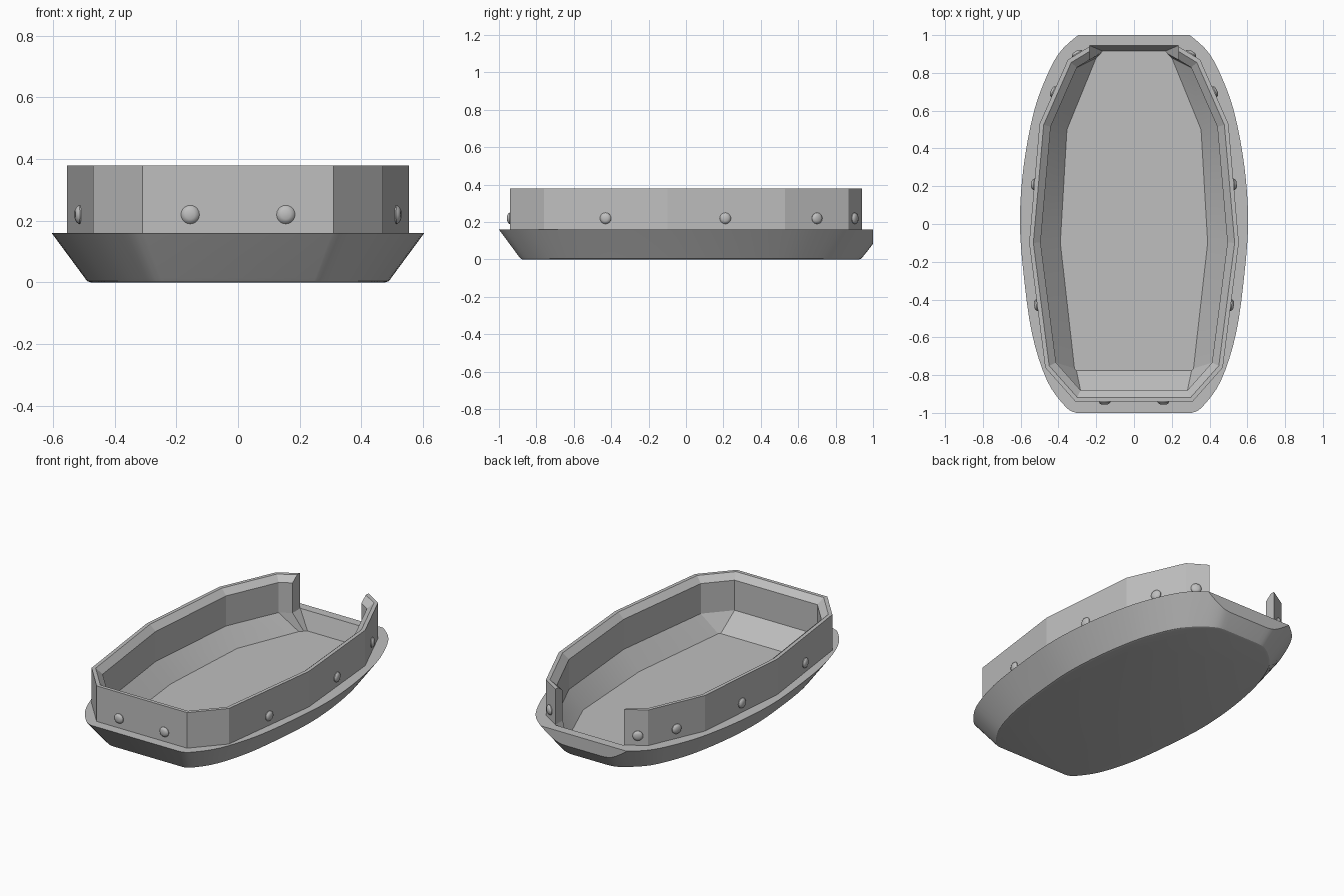
import bpy, bmesh
from mathutils import Vector, Matrix

if "Cube" in bpy.data.objects:
    bpy.data.objects.remove(bpy.data.objects["Cube"], do_unlink=True)

grey = bpy.data.materials.new("plain_grey")
grey.use_nodes = True
COLOUR = (0.52, 0.52, 0.52, 1)
grey.diffuse_color = COLOUR
grey.node_tree.nodes["Principled BSDF"].inputs["Base Color"].default_value = COLOUR

DECK, FLOOR, TOP = 0.16, 0.05, 0.38


def finish(bm, name, smooth=None):
    bmesh.ops.recalc_face_normals(bm, faces=bm.faces)
    mesh = bpy.data.meshes.new(name)
    bm.to_mesh(mesh)
    bm.free()
    mesh.materials.append(grey)
    obj = bpy.data.objects.new(name, mesh)
    bpy.context.collection.objects.link(obj)
    if smooth:
        bpy.ops.object.select_all(action='DESELECT')
        obj.select_set(True)
        bpy.context.view_layer.objects.active = obj
        bpy.ops.object.shade_smooth_by_angle(angle=smooth)
    return obj


def mirrored(half):
    """Half outline on +x, then its mirror image back to the start."""
    return list(half) + [(-x, y) for x, y in reversed(half)]


def ring(bm, pts, z):
    return [bm.verts.new((x, y, z)) for x, y in pts]


def bridge(bm, a, b, closed=True):
    n = len(a)
    for i in range(n if closed else n - 1):
        j = (i + 1) % n
        bm.faces.new((a[i], a[j], b[j], b[i]))


def rounded(pts, steps=4):
    """Smooth curve through the points."""
    p = [Vector(q) for q in [pts[0]] + pts + [pts[-1]]]
    out = []
    for a, b, c, d in zip(p, p[1:], p[2:], p[3:]):
        for k in range(steps):
            t = k / steps
            v = 0.5 * (2 * b + (c - a) * t + (2 * a - 5 * b + 4 * c - d) * t * t
                       + (3 * b - a - 3 * c + d) * t ** 3)
            out.append((v.x, v.y))
    return out + [pts[-1]]


# Wall outline, from the rear opening forward along one side
wall_half = [(0.235, 0.94), (0.35, 0.87), (0.5, 0.53), (0.555, -0.1),
             (0.47, -0.76), (0.31, -0.94)]


def wall_inset(d):
    """Half of the wall outline moved inward, keeping the opening width."""
    pts = [Vector(p) for p in mirrored(wall_half)]
    lines = []
    for a, b in zip(pts, pts[1:]):
        t = (b - a).normalized()
        lines.append((a, Vector((t.y, -t.x))))
    out = [(pts[0].x, pts[0].y - d / abs(lines[0][1].y))]
    for i in range(1, len(wall_half)):
        n, m = lines[i - 1][1], lines[i][1]
        q = pts[i] + (n + m) * (d / (1 + n.dot(m)))
        out.append((q.x, q.y))
    return out


# Hull: flared sides cut off square at the stern
deck_half = rounded([(0.305, -1), (0.36, -0.97), (0.46, -0.83), (0.54, -0.58),
                     (0.585, -0.26), (0.604, 0.02), (0.585, 0.3), (0.537, 0.566),
                     (0.48, 0.74), (0.4, 0.9), (0.295, 1), (0.21, 1.05), (0.14, 1.06)])
outline = mirrored(deck_half)
bm = bmesh.new()
rows = []
for z, sx, sy in ((DECK, 1, 1), (0.015, 0.823, 0.893), (0.004, 0.81, 0.884), (0, 0.79, 0.873)):
    rows.append(ring(bm, [(x * sx, y * sy) for x, y in outline], z))
for a, b in zip(rows, rows[1:]):
    bridge(bm, a, b)
bm.faces.new(rows[0])
bm.faces.new(rows[-1])
bmesh.ops.bisect_plane(bm, geom=bm.verts[:] + bm.edges[:] + bm.faces[:], dist=1e-5,
                       plane_co=(0, 1, 0), plane_no=(0, 1, 0), clear_outer=True)
bmesh.ops.holes_fill(bm, edges=[e for e in bm.edges if e.is_boundary], sides=0)

# Deck with the tub opening, sloped tub sides and floor
deck_faces = [f for f in bm.faces if all(abs(v.co.z - DECK) < 1e-4 for v in f.verts)]
bmesh.ops.delete(bm, geom=deck_faces, context='FACES_ONLY')
rim_edges = [e for e in bm.edges if e.is_boundary]
tub = ring(bm, mirrored([(0.235, 0.945)] + wall_inset(0.06)), DECK)
floor = ring(bm, mirrored([(0.165, 0.915), (0.18, 0.9), (0.2, 0.88), (0.355, 0.5),
                           (0.39, -0.1), (0.315, -0.765), (0.305, -0.775)]), FLOOR)
bridge(bm, tub, floor)
bm.faces.new(floor)
tub_edges = [e for e in bm.edges if e.is_boundary and e not in rim_edges]
bmesh.ops.triangle_fill(bm, edges=rim_edges + tub_edges, use_beauty=True, normal=(0, 0, 1))
finish(bm, "hull", smooth=0.52)

# Wall around the tub, with a bevelled inner rim
bm = bmesh.new()
section = [(0, DECK), (0, TOP), (0.022, TOP), (0.06, 0.346), (0.06, DECK)]
loops = [ring(bm, mirrored(wall_inset(d)), z) for d, z in section]
for a, b in zip(loops, loops[1:] + loops[:1]):
    bridge(bm, a, b, closed=False)
for end in (0, -1):
    bm.faces.new([loop[end] for loop in loops])
finish(bm, "wall")


# Rivets: flat-topped domes standing on the wall faces
def rivet(name, x, y, normal):
    bm = bmesh.new()
    rings = []
    for r, h in ((0.03, -0.003), (0.03, 0.004), (0.025, 0.011), (0.015, 0.016)):
        made = bmesh.ops.create_circle(bm, segments=20, radius=r,
                                       matrix=Matrix.Translation((0, 0, h)))
        rings.append(made["verts"])
    for a, b in zip(rings, rings[1:]):
        bridge(bm, a, b)
    bm.faces.new(rings[0])
    bm.faces.new(rings[-1])
    obj = finish(bm, name, smooth=0.6)
    obj.rotation_euler = Vector(normal).to_track_quat('Z', 'Y').to_euler()
    obj.location = (x, y, 0.22)


for side, word in ((1, "left"), (-1, "right")):
    rivet(f"front_rivet_{word}", side * 0.155, -0.94, (0, -1, 0))
    for i, y in enumerate((0.9, 0.7, 0.21, -0.43)):
        a, b = Vector(wall_half[i]), Vector(wall_half[i + 1])
        p = a.lerp(b, (y - a.y) / (b.y - a.y))
        t = b - a
        rivet(f"side_rivet_{word}_{i + 1}", side * p.x, p.y, (-side * t.y, t.x, 0))
